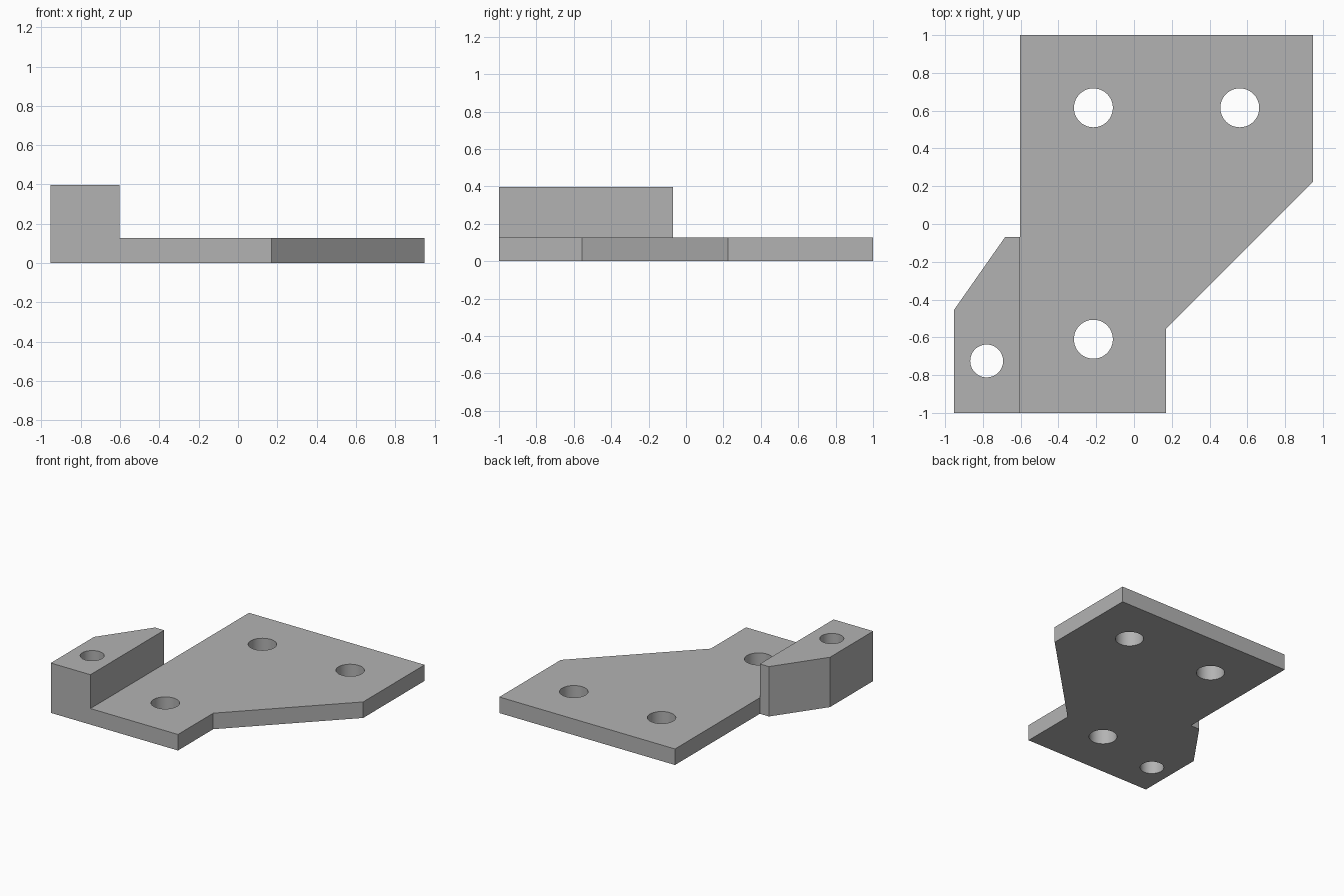
import bpy
import bmesh
from mathutils import Vector

cube = bpy.data.objects.get("Cube")
if cube:
    bpy.data.objects.remove(cube, do_unlink=True)

PLATE_TOP = 0.128
BLOCK_TOP = 0.398

grey = bpy.data.materials.new("plain grey")
grey.use_nodes = True
colour = (0.45, 0.45, 0.45, 1)
grey.diffuse_color = colour
grey.node_tree.nodes["Principled BSDF"].inputs["Base Color"].default_value = colour


def raise_faces(bm, faces, height):
    """Extrude faces straight up and return the new top faces."""
    result = bmesh.ops.extrude_face_region(bm, geom=faces)["geom"]
    verts = [g for g in result if isinstance(g, bmesh.types.BMVert)]
    bmesh.ops.translate(bm, verts=verts, vec=Vector((0, 0, height)))
    return [g for g in result if isinstance(g, bmesh.types.BMFace)]


def add_object(name, bm):
    mesh = bpy.data.meshes.new(name)
    bm.to_mesh(mesh)
    bm.free()
    mesh.materials.append(grey)
    obj = bpy.data.objects.new(name, mesh)
    bpy.context.collection.objects.link(obj)
    return obj


# Footprint: the block and the plate share the edge at x = -0.6
bm = bmesh.new()
inner_front = bm.verts.new((-0.603, -1, 0))
inner_back = bm.verts.new((-0.603, -0.07, 0))
block_outline = [(-0.683, -0.07), (-0.953, -0.455), (-0.953, -1)]
plate_outline = [(0.17, -1), (0.17, -0.555), (0.948, 0.225), (0.948, 1), (-0.603, 1)]
block = bm.faces.new([inner_front, inner_back] + [bm.verts.new((x, y, 0)) for x, y in block_outline])
plate = bm.faces.new([inner_front] + [bm.verts.new((x, y, 0)) for x, y in plate_outline] + [inner_back])
bmesh.ops.recalc_face_normals(bm, faces=bm.faces[:])

# Plate thickness, then the raised block
tops = raise_faces(bm, [block, plate], PLATE_TOP)
block_top = min(tops, key=lambda f: f.calc_center_median().x)
raise_faces(bm, [block_top], BLOCK_TOP - PLATE_TOP)
bmesh.ops.dissolve_limit(bm, angle_limit=0.01, verts=bm.verts[:], edges=bm.edges[:])
bmesh.ops.recalc_face_normals(bm, faces=bm.faces[:])
bracket = add_object("mounting_bracket", bm)

# Bolt holes: x, y, radius
holes = [(-0.215, 0.615, 0.103), (0.56, 0.615, 0.103), (-0.215, -0.61, 0.103), (-0.78, -0.725, 0.087)]
bm = bmesh.new()
for x, y, radius in holes:
    new = bmesh.ops.create_cone(bm, cap_ends=True, segments=64, radius1=radius, radius2=radius, depth=2)
    bmesh.ops.translate(bm, verts=new["verts"], vec=(x, y, 0))
cutter = add_object("hole_cutter", bm)
cutter.hide_render = True

cut = bracket.modifiers.new("bolt_holes", "BOOLEAN")
cut.operation = "DIFFERENCE"
cut.solver = "EXACT"
cut.object = cutter

bpy.ops.object.select_all(action="DESELECT")
bpy.context.view_layer.objects.active = bracket
bracket.select_set(True)
bpy.ops.object.modifier_apply(modifier=cut.name)
bpy.data.objects.remove(cutter, do_unlink=True)
bpy.ops.object.shade_smooth_by_angle()
